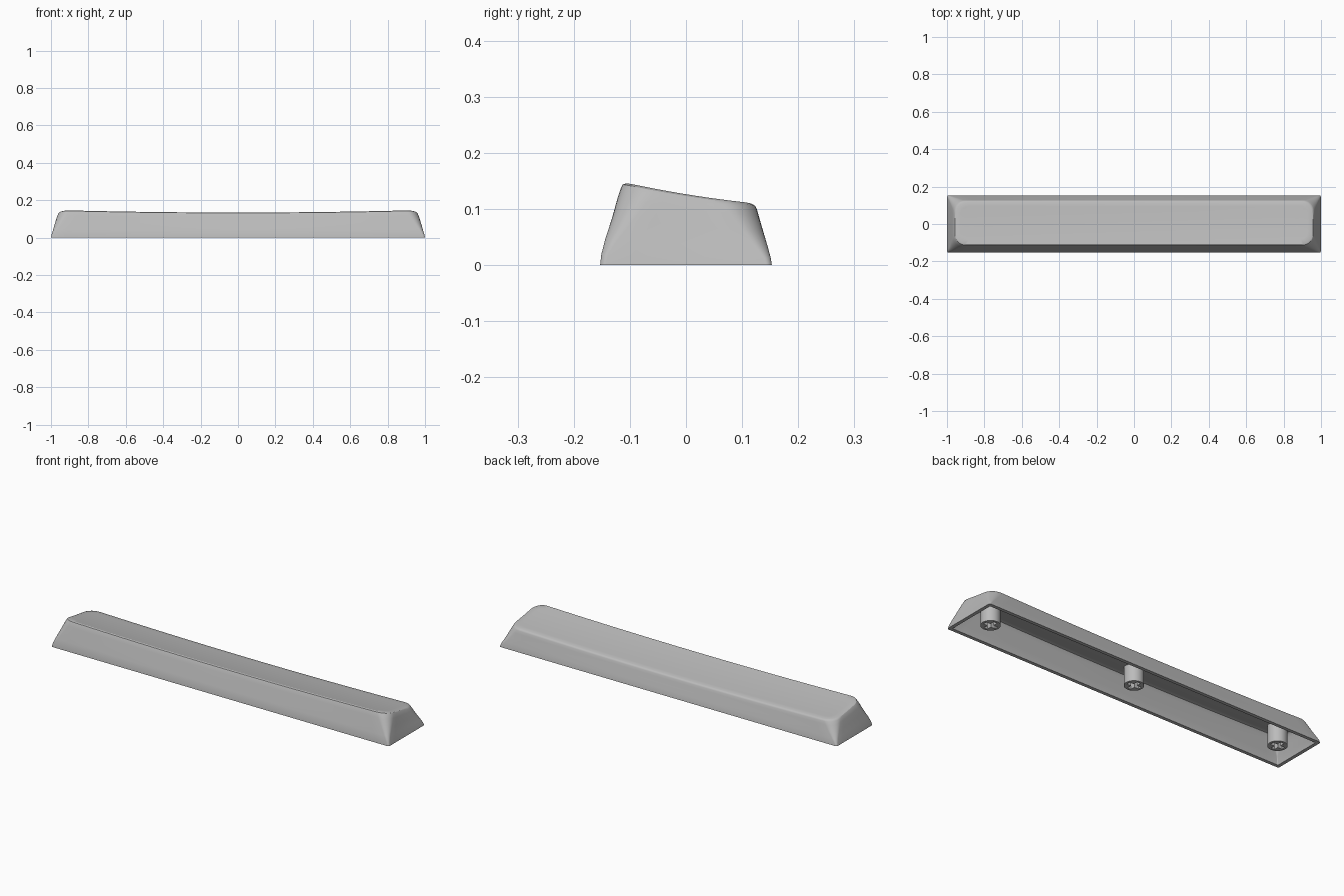
import bpy, bmesh, math
from math import cos, sin, pi

cube = bpy.data.objects.get("Cube")
if cube:
    bpy.data.objects.remove(cube)

grey = bpy.data.materials.new("light_grey_plastic")
grey.use_nodes = True
COLOR = (0.5, 0.5, 0.5, 1)
grey.diffuse_color = COLOR
grey.node_tree.nodes["Principled BSDF"].inputs["Base Color"].default_value = COLOR

ARC, LONG, SHORT = 8, 32, 6      # segments per corner, long side, short side
WALL, ROOF = 0.018, 0.022        # shell thickness


def top_height(x, y):
    """Sloping top, sagging along its length and slightly dished across."""
    sag = 0.012 * max(0, 1 - (x / 0.93) ** 2)
    dish = 0.003 * max(0, 1 - (y / 0.11) ** 2)
    return 0.147 - 0.163 * (y + 0.11) - sag - dish


def outline(hx, hy, r, cy):
    """Rounded rectangle with evenly divided sides."""
    pts = []
    corners = [(1, 1, 0), (-1, 1, 1), (-1, -1, 2), (1, -1, 3)]
    for i, (sx, sy, q) in enumerate(corners):
        ox, oy = sx * (hx - r), sy * (hy - r)
        for k in range(ARC + 1):
            a = (q + k / ARC) * pi / 2
            pts.append((ox + r * cos(a), cy + oy + r * sin(a)))
        # straight run to the next corner
        nx, ny, nq = corners[(i + 1) % 4]
        a = nq * pi / 2
        ex, ey = nx * (hx - r) + r * cos(a), cy + ny * (hy - r) + r * sin(a)
        px, py = pts[-1]
        n = LONG if i % 2 == 0 else SHORT
        for k in range(1, n):
            pts.append((px + (ex - px) * k / n, py + (ey - py) * k / n))
    return pts


def ring(bm, t, hx, hy, r, cy, drop):
    """One loop at fraction t of the local height."""
    return [bm.verts.new((x, y, t * (top_height(x, y) - drop)))
            for x, y in outline(hx, hy, r, cy)]


def skin(bm, inset, drop):
    """Loops from the open base up the walls to the middle of the roof."""
    # height fraction, half length, half depth, corner radius, centre y
    levels = [(0, 1, 0.153, 0.010, 0),
              (0.12, 0.996, 0.151, 0.012, 0),
              (0.30, 0.988, 0.145, 0.022, 0.001),
              (0.55, 0.978, 0.135, 0.038, 0.003),
              (0.80, 0.968, 0.126, 0.052, 0.004),
              (0.93, 0.962, 0.121, 0.058, 0.005),
              (0.975, 0.958, 0.118, 0.058, 0.005),
              (1, 0.951, 0.112, 0.056, 0.005)]
    rings = [ring(bm, t, hx - inset, hy - inset, max(r - inset, 0.004), cy, drop)
             for t, hx, hy, r, cy in levels]
    t, hx, hy, r, cy = levels[-1]
    hx, hy, r = hx - inset, hy - inset, r - inset
    for s in (0.2, 0.45, 0.7, 1):
        rings.append(ring(bm, 1, hx - s * hy, hy * (1 - s), r * (1 - s), cy, drop))
    return rings


def finish(obj, angle):
    obj.data.materials.clear()
    obj.data.materials.append(grey)
    bpy.ops.object.select_all(action='DESELECT')
    obj.select_set(True)
    bpy.context.view_layer.objects.active = obj
    bpy.ops.object.shade_smooth_by_angle(angle=math.radians(angle))


# Hollow cap: inner skin, base rim and outer skin lofted as one shell
bm = bmesh.new()
loops = skin(bm, WALL, ROOF)[::-1] + skin(bm, 0, 0)
for a, b in zip(loops, loops[1:]):
    for i in range(len(a)):
        j = (i + 1) % len(a)
        bm.faces.new((a[i], a[j], b[j], b[i]))
bmesh.ops.remove_doubles(bm, verts=bm.verts, dist=0.00005)
bmesh.ops.recalc_face_normals(bm, faces=bm.faces)
mesh = bpy.data.meshes.new("cap_shell")
bm.to_mesh(mesh)
bm.free()
shell = bpy.data.objects.new("cap_shell", mesh)
bpy.context.collection.objects.link(shell)
finish(shell, 30)


# Mounting stems: round posts with a cross-shaped socket
def add_spline(curve, pts):
    sp = curve.splines.new('POLY')
    sp.points.add(len(pts) - 1)
    for p, (x, y) in zip(sp.points, pts):
        p.co = (x, y, 0, 1)
    sp.use_cyclic_u = True


def stem(name, x):
    curve = bpy.data.curves.new(name, 'CURVE')
    curve.dimensions = '2D'
    curve.fill_mode = 'BOTH'
    height = top_height(x, 0) - ROOF / 2
    curve.extrude = height / 2
    add_spline(curve, [(0.047 * cos(k * pi / 20), 0.047 * sin(k * pi / 20))
                       for k in range(40)])
    arm, half = 0.035, 0.010
    cross = []
    for q in range(4):
        c, s = round(cos(q * pi / 2)), round(sin(q * pi / 2))
        for u, v in ((arm, -half), (arm, half), (half, half)):
            cross.append((u * c - v * s, u * s + v * c))
    add_spline(curve, cross)
    obj = bpy.data.objects.new(name, curve)
    bpy.context.collection.objects.link(obj)
    obj.location = (x, 0, height / 2)
    bpy.ops.object.select_all(action='DESELECT')
    obj.select_set(True)
    bpy.context.view_layer.objects.active = obj
    bpy.ops.object.convert(target='MESH')
    finish(bpy.context.view_layer.objects.active, 30)


for name, x in (("right_stem", -0.866), ("middle_stem", 0), ("left_stem", 0.866)):
    stem(name, x)
